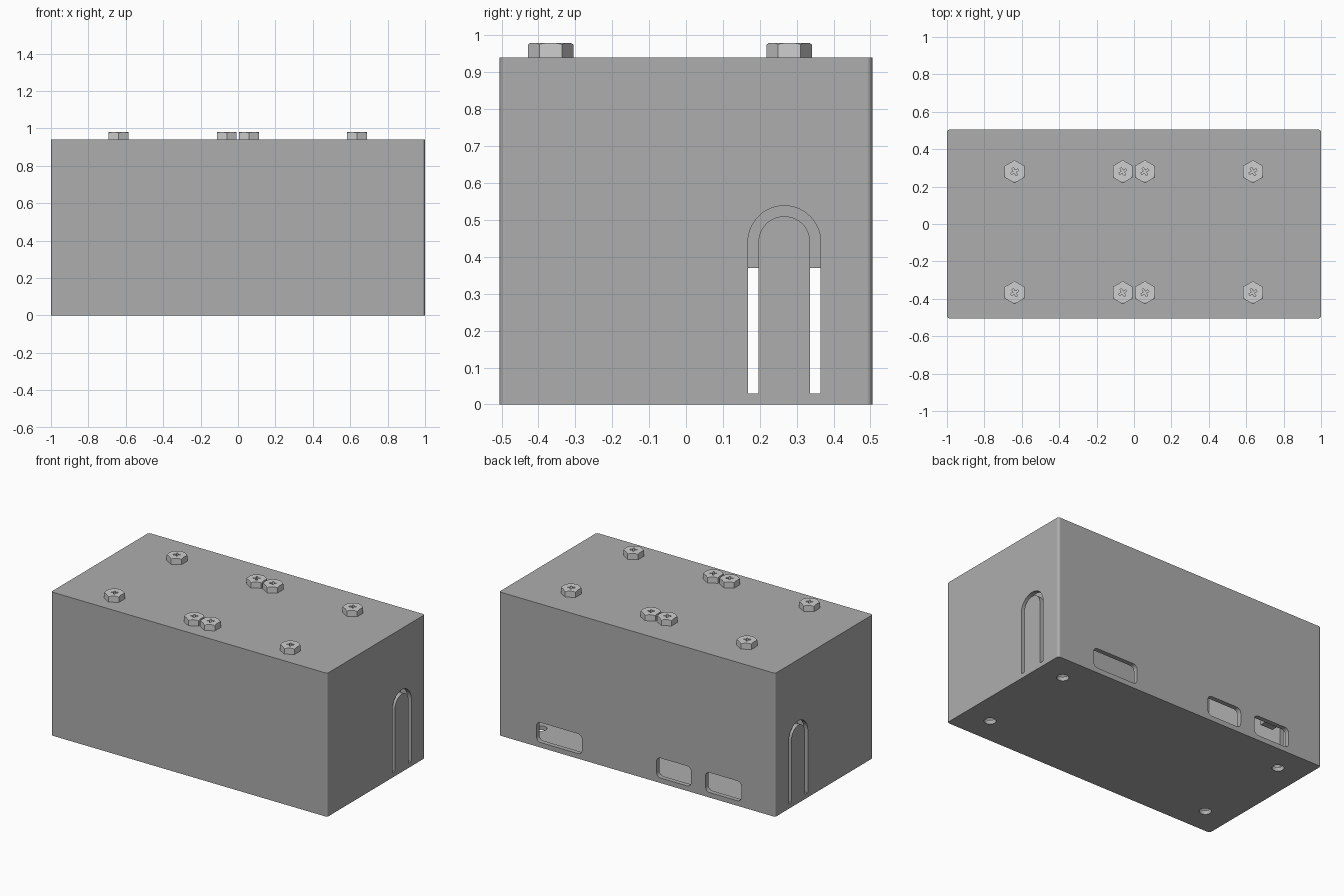
import bpy, bmesh, math
from mathutils import Matrix, Vector

if "Cube" in bpy.data.objects:
    bpy.data.objects.remove(bpy.data.objects["Cube"])


def material(name, v):
    m = bpy.data.materials.new(name)
    m.diffuse_color = (v, v, v, 1)
    m.use_nodes = True
    m.node_tree.nodes["Principled BSDF"].inputs["Base Color"].default_value = m.diffuse_color
    return m


BODY = material("body grey", 0.42)
LIGHT = material("light grey", 0.62)


def prism(name, pts, lo, hi, axis="z", mat=None):
    """Extrude a 2D outline along an axis; pts are (x,y), (x,z) or (y,z)."""
    place = {"z": lambda a, b, c: (a, b, c),
             "y": lambda a, b, c: (a, c, b),
             "x": lambda a, b, c: (c, a, b)}[axis]
    bm = bmesh.new()
    face = bm.faces.new([bm.verts.new(place(a, b, lo)) for a, b in pts])
    ext = bmesh.ops.extrude_face_region(bm, geom=[face])
    shift = Vector(place(0, 0, hi - lo))
    bmesh.ops.translate(bm, vec=shift, verts=[g for g in ext["geom"] if isinstance(g, bmesh.types.BMVert)])
    bmesh.ops.recalc_face_normals(bm, faces=bm.faces[:])
    return finish(name, bm, mat)


def finish(name, bm, mat=None):
    me = bpy.data.meshes.new(name)
    bm.to_mesh(me)
    bm.free()
    ob = bpy.data.objects.new(name, me)
    bpy.context.collection.objects.link(ob)
    if mat:
        me.materials.append(mat)
    return ob


def arc(cx, cy, r, a0, a1, n):
    return [(cx + r * math.cos(math.radians(a0 + (a1 - a0) * i / n)),
             cy + r * math.sin(math.radians(a0 + (a1 - a0) * i / n))) for i in range(n + 1)]


def circle(cx, cy, r, n, start=0):
    return arc(cx, cy, r, start, start + 360, n)[:-1]


def rect(x0, x1, y0, y1):
    return [(x0, y0), (x1, y0), (x1, y1), (x0, y1)]


def round_rect(x0, x1, y0, y1, r, n=6):
    return (arc(x1 - r, y1 - r, r, 0, 90, n) + arc(x0 + r, y1 - r, r, 90, 180, n)
            + arc(x0 + r, y0 + r, r, 180, 270, n) + arc(x1 - r, y0 + r, r, 270, 360, n))


def cut(ob, cutters, op="DIFFERENCE"):
    """Apply booleans and delete the cutters."""
    for c in cutters:
        c.hide_render = True
        mod = ob.modifiers.new("cut", "BOOLEAN")
        mod.operation, mod.solver, mod.object = op, "EXACT", c
    bpy.context.view_layer.update()
    dg = bpy.context.evaluated_depsgraph_get()
    me = bpy.data.meshes.new_from_object(ob.evaluated_get(dg))
    ob.modifiers.clear()
    ob.data = me
    for c in cutters:
        bpy.data.objects.remove(c)


H = 0.94
# hollow case with rounded upright edges
case = prism("case", round_rect(-1, 1, -0.505, 0.505, 0.015), 0, H, mat=BODY)
cutters = [prism("cavity", rect(-0.97, 0.97, -0.475, 0.475), 0.027, H - 0.03)]
# three port openings in the back
for x0, x1 in [(0.40, 0.73), (-0.39, -0.14), (-0.755, -0.495)]:
    cutters.append(prism("port", round_rect(x0, x1, 0.033, 0.163, 0.03), 0.44, 0.6, "y"))
# U-shaped slots through both ends
yc, zc = 0.2665, 0.44
u = ([(yc + 0.0985, 0.03)] + arc(yc, zc, 0.0985, 0, 180, 28) + [(yc - 0.0985, 0.03), (yc - 0.07, 0.03)]
     + arc(yc, zc, 0.07, 180, 0, 28) + [(yc + 0.07, 0.03)])
for lo, hi in [(-1.1, -0.9), (0.9, 1.1)]:
    cutters.append(prism("slot", u, lo, hi, "x"))
# screw holes in the floor
for sx in (-1, 1):
    for sy in (-1, 1):
        cutters.append(prism("hole", circle(sx * 0.82, sy * 0.33, 0.036, 32), -0.1, 0.1))
cut(case, cutters)

# flush light panel in the lid, as cut faces
bm = bmesh.new()
bm.from_mesh(case.data)
PX, PY = 0.695, 0.195
for co, no in [((PX, 0, 0), (1, 0, 0)), ((-PX, 0, 0), (1, 0, 0)), ((0, PY, 0), (0, 1, 0)), ((0, -PY, 0), (0, 1, 0))]:
    top = [f for f in bm.faces if f.normal.z > 0.9 and f.calc_center_median().z > H - 0.005]
    geom = top + list({e for f in top for e in f.edges}) + list({v for f in top for v in f.verts})
    bmesh.ops.bisect_plane(bm, geom=geom, plane_co=co, plane_no=no)
    bm.normal_update()
for f in bm.faces:
    c = f.calc_center_median()
    f.material_index = int(f.normal.z > 0.9 and c.z > H - 0.005 and abs(c.x) < PX and abs(c.y) < PY)
bm.to_mesh(case.data)
bm.free()
case.data.materials.clear()
case.data.materials.append(BODY)
case.data.materials.append(LIGHT)

# blocks hanging inside behind the slots
for side, name in ((-1, "left"), (1, "right")):
    prism(name + "_inner_block", rect(*sorted((side * 0.83, side * 0.92)), 0.16, 0.375), 0.37, H - 0.03, mat=BODY)

# hex bolt: chamfered head with a cross recess
bolt = prism("bolt_1", circle(0, 0, 0.0615, 6, 30 + 60), 0, 0.04, mat=LIGHT)
bm = bmesh.new()
bmesh.ops.create_cone(bm, cap_ends=True, segments=48, radius1=0.054 + 0.05 / math.tan(math.radians(30)),
                      radius2=0.054, depth=0.05, matrix=Matrix.Translation((0, 0, 0.015)))
cut(bolt, [finish("chamfer", bm)], "INTERSECT")
a, b = 0.022, 0.005
cross = [(a, -b), (a, b), (b, b), (b, a), (-b, a), (-b, b), (-a, b), (-a, -b), (-b, -b), (-b, -a), (b, -a), (b, -b)]
t = math.radians(30)
cross = [(x * math.cos(t) - y * math.sin(t), x * math.sin(t) + y * math.cos(t)) for x, y in cross]
cut(bolt, [prism("recess", cross, 0.02, 0.06)])
bolt.data.materials.clear()
bolt.data.materials.append(LIGHT)

# eight bolts on the lid
spots = [(x, y) for y in (0.28, -0.367) for x in (-0.638, -0.06, 0.058, 0.636)]
for i, (x, y) in enumerate(spots):
    ob = bolt if i == 0 else bpy.data.objects.new("bolt_%d" % (i + 1), bolt.data)
    if i:
        bpy.context.collection.objects.link(ob)
    ob.location = (x, y, H)
